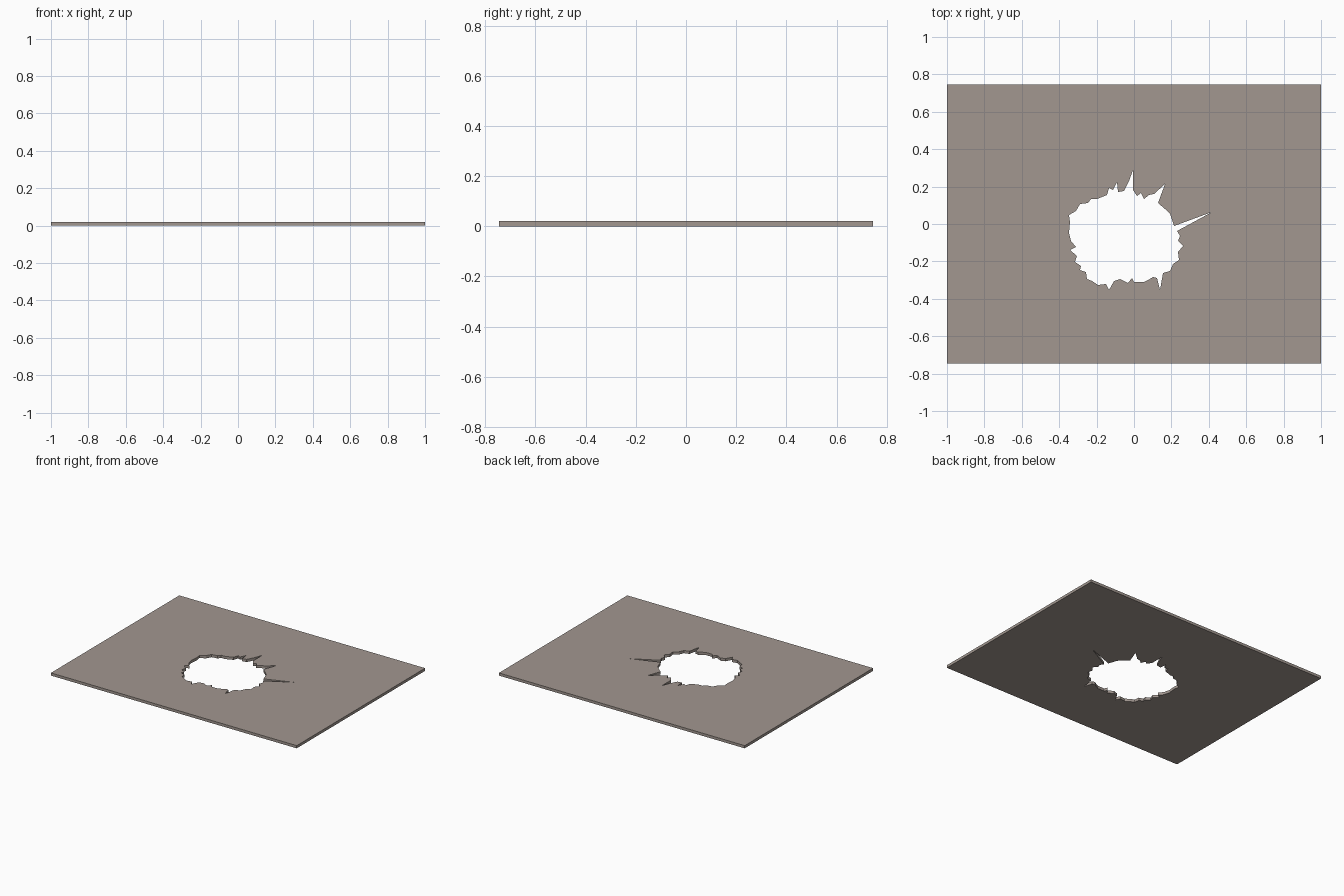
import bpy, bmesh

if "Cube" in bpy.data.objects:
    bpy.data.objects.remove(bpy.data.objects["Cube"])

# Drawing units: 187 per model unit, measured from the slab centre
S = 187.0
W, H, THICK = 187, 139.5, 0.02

stone = bpy.data.materials.new("grey brown stone")
stone.diffuse_color = (0.36, 0.31, 0.28, 1)
stone.use_nodes = True
stone.node_tree.nodes["Principled BSDF"].inputs["Base Color"].default_value = stone.diffuse_color

# Jagged rim of the hole, clockwise from the top crack
RIM = [(-1, 54), (-1, 34), (3, 28), (7, 31), (10, 25), (15, 29), (20, 30), (31, 40),
       (24, 21), (31, 15), (36, 10), (40, -2), (78, 12), (43, -7), (46, -12), (44, -17),
       (49, -22), (44, -28), (45, -36), (39, -40), (36, -47), (29, -49), (26, -66),
       (23, -54), (19, -53), (14, -56), (10, -58), (0, -58), (-2, -54), (-6, -59),
       (-14, -55), (-20, -57), (-25, -66), (-28, -60), (-36, -61), (-42, -57),
       (-47, -55), (-48, -48), (-54, -46), (-53, -42), (-59, -38), (-57, -32),
       (-64, -26), (-58, -23), (-63, -17), (-65, -9), (-64, 2), (-65, 9), (-58, 13),
       (-54, 20), (-46, 21), (-43, 25), (-37, 25), (-27, 29), (-25, 36), (-21, 34),
       (-17, 42), (-16, 32), (-10, 33), (-5, 43)]

# Cracks running from a rim point to the slab edge: (rim index, position along that side)
TOP_R = [(0, 7), (6, 83), (7, 85), (9, 166)]
RIGHT = [(10, 119), (11, 97), (12, 66), (13, 38), (14, 19), (15, -34), (16, -38),
         (17, -49), (18, -79)]
BOTTOM = [(20, 96), (21, 32), (22, 30), (27, -3), (31, -24), (32, -35), (35, -44),
          (36, -69), (37, -89), (38, -96), (39, -149)]
LEFT = [(40, -131), (42, -96), (44, -48), (45, -7), (46, 28), (47, 72), (48, 131)]
TOP_L = [(48, -181), (49, -166), (49, -126), (50, -95), (50, -83), (51, -46),
         (52, -44), (52, -34), (56, -16)]

# (rim index, edge point, side number) in clockwise order
cracks = ([(i, (x, H), 0) for i, x in TOP_R] + [(i, (W, y), 1) for i, y in RIGHT]
          + [(i, (x, -H), 2) for i, x in BOTTOM] + [(i, (-W, y), 3) for i, y in LEFT]
          + [(i, (x, H), 4) for i, x in TOP_L])
CORNERS = [(W, H), (W, -H), (-W, -H), (-W, H)]   # corner after each side


def make_shard(name, outline):
    """Closed flat piece of the slab, extruded to full thickness."""
    bm = bmesh.new()
    base = bm.faces.new([bm.verts.new((x / S, y / S, 0)) for x, y in outline])
    up = bmesh.ops.extrude_face_region(bm, geom=[base], use_keep_orig=True)
    for v in (g for g in up["geom"] if isinstance(g, bmesh.types.BMVert)):
        v.co.z = THICK
    bmesh.ops.recalc_face_normals(bm, faces=bm.faces)
    mesh = bpy.data.meshes.new(name)
    bm.to_mesh(mesh)
    bm.free()
    mesh.materials.append(stone)
    bpy.context.collection.objects.link(bpy.data.objects.new(name, mesh))


# One shard between each pair of neighbouring cracks
for k, (i, a, side_a) in enumerate(cracks):
    j, b, side_b = cracks[(k + 1) % len(cracks)]
    if k == len(cracks) - 1:
        j, side_b = len(RIM), 4
    rim = [RIM[n % len(RIM)] for n in range(i, j + 1)]
    edge = [a] + CORNERS[side_a:side_b] + [b]
    make_shard(f"slab_shard_{k + 1:02d}", rim + edge[::-1])
